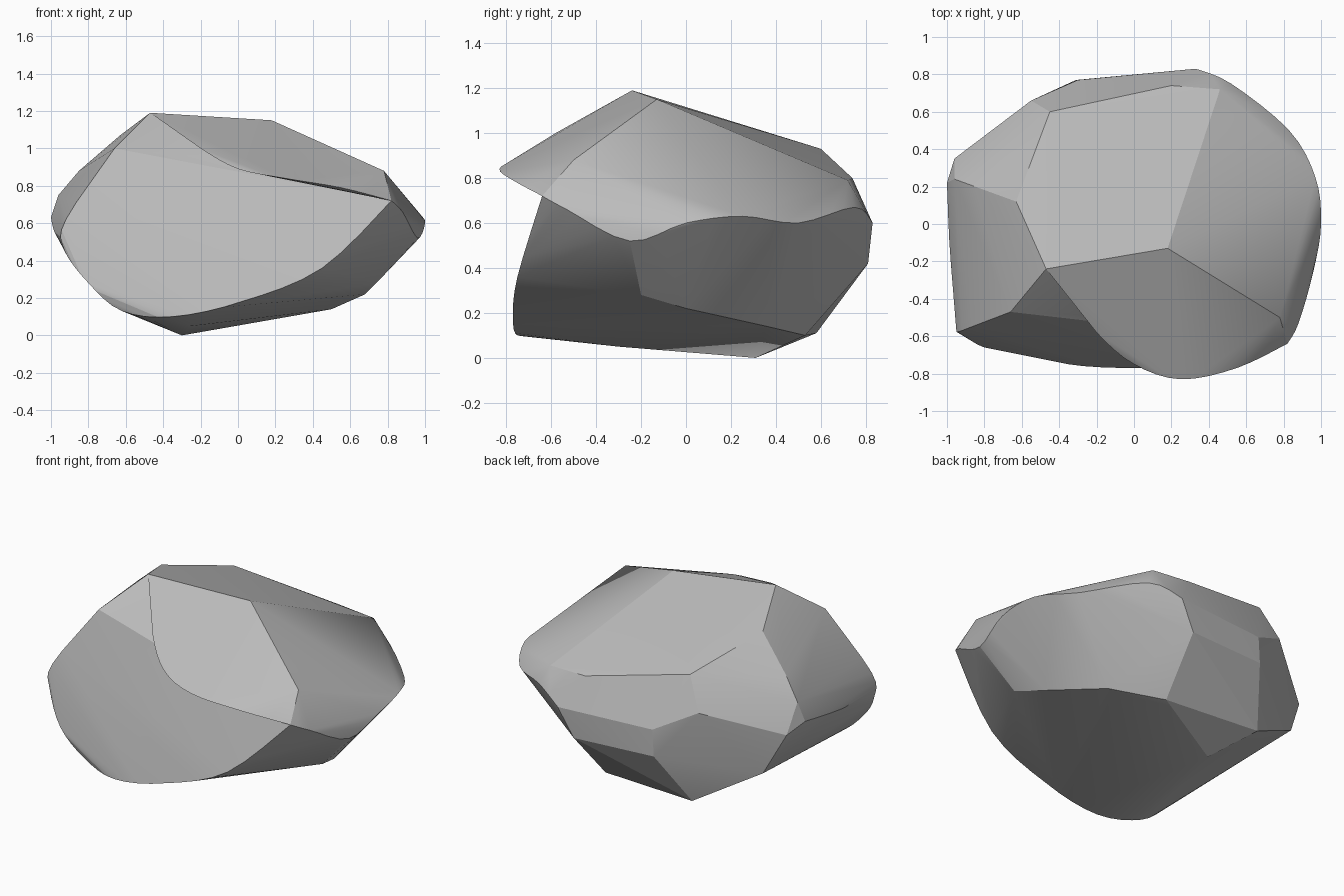
import bpy
import bmesh
from math import radians
from mathutils import Vector

# Remove only the default cube
default_cube = bpy.data.objects.get("Cube")
if default_cube:
    bpy.data.objects.remove(default_cube, do_unlink=True)

# One plain stone colour
stone = bpy.data.materials.new("grey_stone")
stone.use_nodes = True
stone_colour = (0.5, 0.5, 0.5, 1)
stone.diffuse_color = stone_colour
stone.node_tree.nodes["Principled BSDF"].inputs["Base Color"].default_value = stone_colour


def rounded_path(points, steps=4):
    """Return a smooth open path running through the given points."""
    knots = [Vector(p) for p in points]
    padded = [knots[0]] + knots + [knots[-1]]
    path = []
    for a, b, c, d in zip(padded, padded[1:], padded[2:], padded[3:]):
        for step in range(steps):
            t = step / steps
            tangent_b, tangent_c = (c - a) / 2, (d - b) / 2
            offset = c - b
            path.append(b + tangent_b * t
                        + (offset * 3 - tangent_b * 2 - tangent_c) * t ** 2
                        + (tangent_b + tangent_c - offset * 2) * t ** 3)
    path.append(knots[-1])
    return path


def hull_object(name, points):
    """Wrap the given points in a closed faceted skin."""
    bm = bmesh.new()
    for point in points:
        bm.verts.new(point)
    bmesh.ops.remove_doubles(bm, verts=bm.verts, dist=0.005)
    result = bmesh.ops.convex_hull(bm, input=bm.verts)
    loose = {g for g in result["geom_interior"] + result["geom_unused"]
             if isinstance(g, bmesh.types.BMVert)}
    bmesh.ops.delete(bm, geom=list(loose), context="VERTS")
    bmesh.ops.dissolve_limit(bm, angle_limit=radians(2),
                             verts=bm.verts, edges=bm.edges)
    bmesh.ops.recalc_face_normals(bm, faces=bm.faces)
    mesh = bpy.data.meshes.new(name)
    bm.to_mesh(mesh)
    bm.free()
    mesh.materials.append(stone)
    obj = bpy.data.objects.new(name, mesh)
    bpy.context.collection.objects.link(obj)
    return obj


# Shared corners of the crown and of the broken front face
peak = (-.47, -.24, 1.19)
crown_front = (.18, -.13, 1.15)
ridge_end = (.78, -.5, .88)
shoulder = (-.66, -.47, 1)
cheek = (.82, -.64, .72)

# Corners of the sloping top facet
crown = [peak, crown_front, (.46, .72, .79), (.2, .74, .8),
         (-.45, .6, .93), (-.63, .12, 1.07)]

# Rounded widest line, from the front cheek around to the back corner
right_rim = rounded_path([cheek, (.88, -.53, .66), (.96, -.25, .52),
                          (1, 0, .6), (.97, .25, .63), (.83, .5, .6),
                          (.52, .75, .67), (.33, .83, .6)])

# Corners of the back facets and of the side facet
back_corners = [(.23, .81, .42), (-.31, .77, .43), (-.3, .77, .6),
                (-.55, .66, .73), (-.96, .35, .58), (-.84, .42, .33)]
left_ridge = [(-.85, .2, .88), (-.96, .24, .75)]
left_rim = rounded_path([(-1, .22, .63), (-.98, -.2, .55), (-.93, -.57, .5)])

# Lower edge of the broken front face
front_rim = rounded_path([shoulder, (-.92, -.57, .62), (-.93, -.58, .46),
                          (-.8, -.66, .28), (-.62, -.67, .13),
                          (-.35, -.75, .1), (.02, -.77, .18),
                          (.45, -.75, .36), cheek])

# Underside corners
underside = [(-.3, .31, 0), (-.45, .58, .11), (.2, .53, .1),
             (.5, .36, .14), (.68, 0, .22), (.74, -.2, .28),
             (-.25, -.3, .05)]

rock_body = hull_object("rock_body", crown + right_rim + back_corners
                        + left_ridge + left_rim + front_rim + underside
                        + [ridge_end])

# Overhanging lip that juts out of the front
lip_edge = rounded_path([peak, (-.36, -.36, 1.12), (-.2, -.58, 1),
                         (0, -.75, .89), (.25, -.83, .84),
                         (.55, -.77, .79), cheek])
rock_lip = hull_object("rock_lip", lip_edge + [crown_front, ridge_end,
                                               (.2, -.2, .95)])
rock_lip.hide_render = True

# Merge the lip into the body
merge = rock_body.modifiers.new("merge_lip", "BOOLEAN")
merge.operation = "UNION"
merge.solver = "EXACT"
merge.object = rock_lip
bpy.context.view_layer.objects.active = rock_body
rock_body.select_set(True)
bpy.ops.object.modifier_apply(modifier=merge.name)
bpy.data.objects.remove(rock_lip, do_unlink=True)

# Soften the shallow creases and keep the facet edges crisp
bpy.ops.object.select_all(action="DESELECT")
rock_body.select_set(True)
bpy.ops.object.shade_smooth_by_angle(angle=radians(14))
